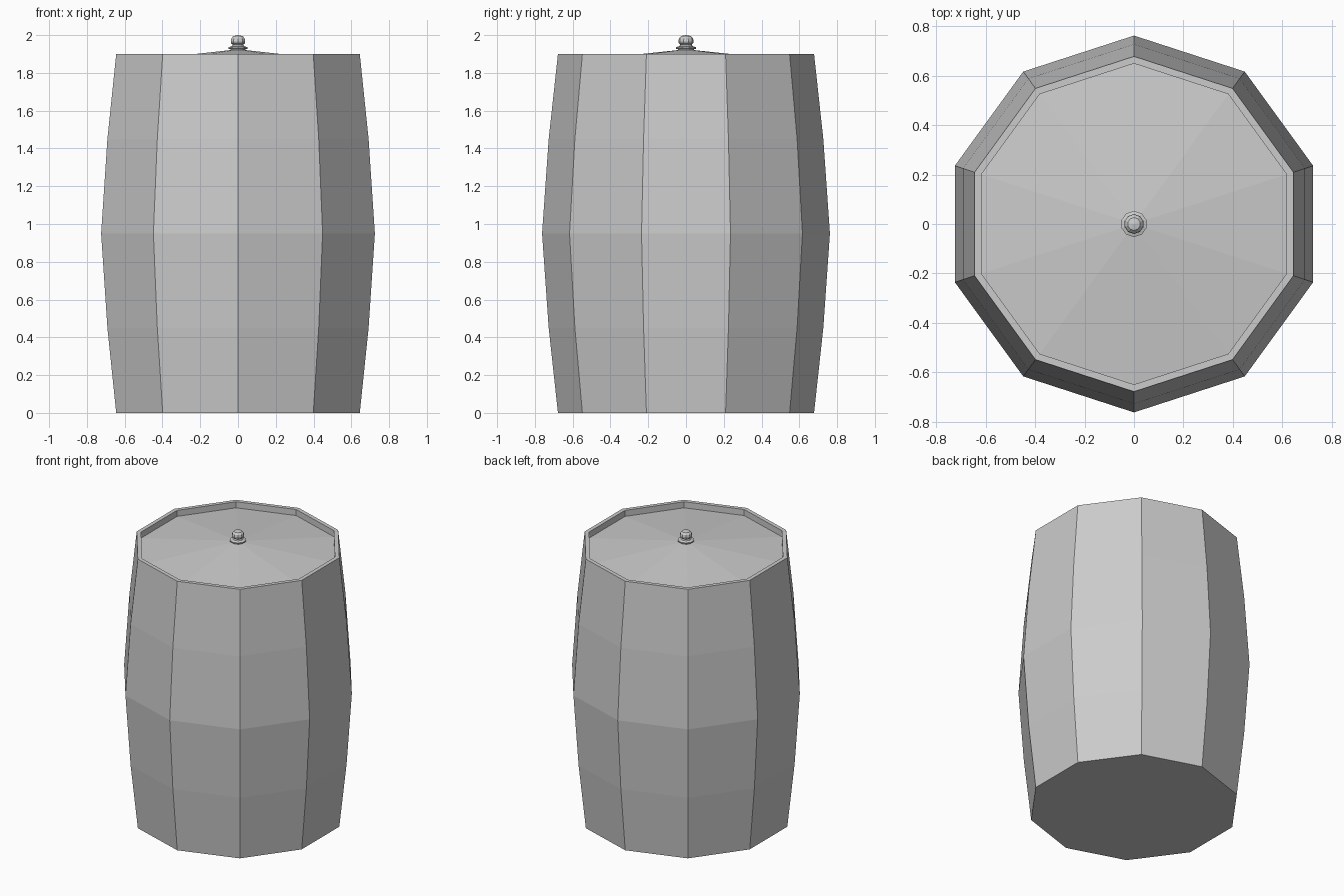
import bpy
import math

if "Cube" in bpy.data.objects:
    bpy.data.objects.remove(bpy.data.objects["Cube"])

SIDES = 10


def lathe(name, profile, sides=SIDES):
    """Revolve (radius, z) points round z; a zero radius becomes a single pole."""
    verts, faces, rings = [], [], []
    for r, z in profile:
        start = len(verts)
        count = 1 if r == 0 else sides
        for i in range(count):
            a = math.pi / 2 + 2 * math.pi * i / sides
            verts.append((r * math.cos(a), r * math.sin(a), z))
        rings.append([start + i % count for i in range(sides)])
    for low, high in zip(rings, rings[1:]):
        for i in range(sides):
            j = (i + 1) % sides
            loop = [low[i], low[j], high[j], high[i]]
            faces.append(list(dict.fromkeys(loop)))
    mesh = bpy.data.meshes.new(name)
    mesh.from_pydata(verts, [], faces)
    mesh.update()
    obj = bpy.data.objects.new(name, mesh)
    bpy.context.collection.objects.link(obj)
    return obj


# Bulging barrel body with a raised rim and a shallow conical lid set inside it
lathe("barrel_body", [
    (0, 0), (0.678, 0), (0.727, 0.45), (0.762, 0.95), (0.727, 1.45),
    (0.678, 1.90), (0.649, 1.90), (0.649, 1.857), (0, 1.925),
])

# Turned knob: flange, narrow neck and round ball
lathe("lid_knob", [
    (0, 1.915), (0.042, 1.915), (0.042, 1.926), (0.053, 1.928),
    (0.053, 1.936), (0.034, 1.942), (0.030, 1.950), (0.038, 1.957),
    (0.040, 1.970), (0.037, 1.983), (0.026, 1.995), (0, 2.0),
])
